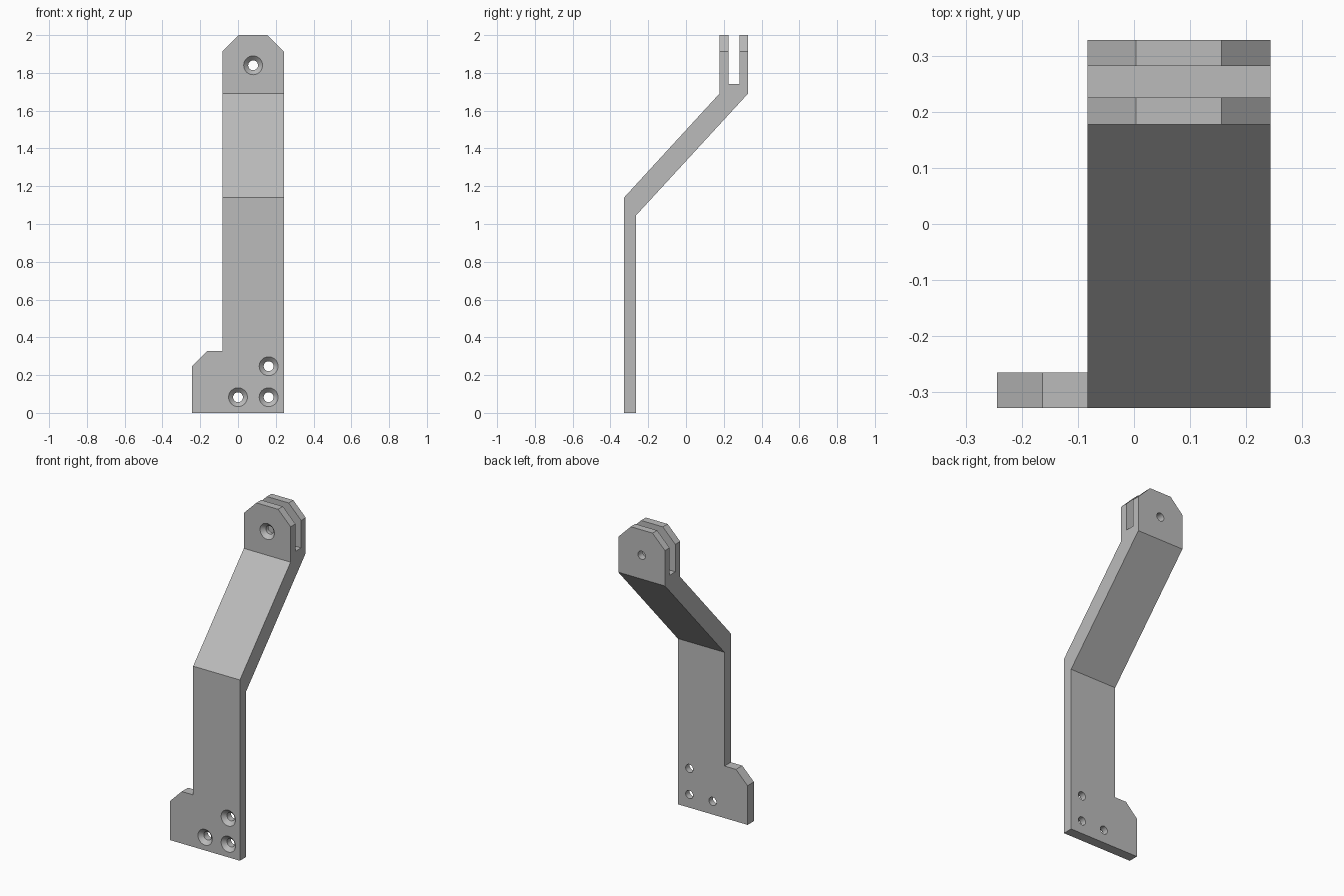
import bpy, bmesh, math
from mathutils import Matrix, Vector

cube = bpy.data.objects.get("Cube")
if cube:
    bpy.data.objects.remove(cube, do_unlink=True)

grey = bpy.data.materials.new("plain grey")
grey.use_nodes = True
colour = (0.5, 0.5, 0.5, 1)
grey.diffuse_color = colour
grey.node_tree.nodes["Principled BSDF"].inputs["Base Color"].default_value = colour


def to_object(name, bm):
    bmesh.ops.recalc_face_normals(bm, faces=bm.faces)
    mesh = bpy.data.meshes.new(name)
    bm.to_mesh(mesh)
    bm.free()
    mesh.materials.append(grey)
    obj = bpy.data.objects.new(name, mesh)
    bpy.context.collection.objects.link(obj)
    return obj


def prism(name, points, depth):
    """Extrude a closed outline by the given vector."""
    bm = bmesh.new()
    face = bm.faces.new([bm.verts.new(p) for p in points])
    made = bmesh.ops.extrude_face_region(bm, geom=[face])["geom"]
    verts = [v for v in made if isinstance(v, bmesh.types.BMVert)]
    bmesh.ops.translate(bm, verts=verts, vec=depth)
    return to_object(name, bm)


def screw_cutter(x, z, front, back):
    """Countersunk drill that enters from the front."""
    lip, sink = 0.02, 0.024
    rings = [(0.05 + lip, front - lip), (0.026, front + sink), (0.026, back)]
    bm = bmesh.new()
    profile = [(0, rings[0][1])] + rings + [(0, back)]
    verts = [bm.verts.new((x + r, y, z)) for r, y in profile]
    edges = [bm.edges.new(pair) for pair in zip(verts, verts[1:])]
    bmesh.ops.spin(bm, geom=verts + edges, cent=(x, 0, z), axis=(0, 1, 0),
                   angle=math.tau, steps=32)
    bmesh.ops.remove_doubles(bm, verts=bm.verts, dist=1e-5)
    return to_object("screw_cutter", bm)


def boolean(target, cutter, operation):
    cutter.hide_render = True
    mod = target.modifiers.new(operation.lower(), "BOOLEAN")
    mod.operation, mod.object, mod.solver = operation, cutter, "EXACT"
    bpy.context.view_layer.objects.active = target
    bpy.ops.object.modifier_apply(modifier=mod.name)
    bpy.data.objects.remove(cutter, do_unlink=True)


# Cranked side profile with the forked top, as (y, z)
side = [(-.328, 0), (-.265, 0), (-.265, 1.045), (.328, 1.69), (.328, 2.0),
        (.282, 2.0), (.282, 1.74), (.225, 1.74), (.225, 2.0),
        (.177, 2.0), (.177, 1.69), (-.328, 1.14)]
bracket = prism("cranked_bracket", [(-.5, y, z) for y, z in side], Vector((1, 0, 0)))

# Front outline with the foot and the clipped corners, as (x, z)
front = [(-.244, -.1), (.243, -.1), (.243, 1.913), (.156, 2.0), (.156, 2.1),
         (.004, 2.1), (.004, 2.0), (-.083, 1.913), (-.083, .328), (-.163, .328), (-.244, .247)]
outline = prism("outline_cutter", [(x, -.6, z) for x, z in front], Vector((0, 1.2, 0)))
boolean(bracket, outline, "INTERSECT")

# Three mounting holes in the foot and one pivot hole through the fork
for x, z in [(0, .083), (.162, .083), (.162, .247)]:
    boolean(bracket, screw_cutter(x, z, -.328, -.2), "DIFFERENCE")
boolean(bracket, screw_cutter(.08, 1.84, .177, .4), "DIFFERENCE")

# Smooth hole walls, crisp plate edges
bpy.ops.object.select_all(action="DESELECT")
bracket.select_set(True)
bpy.context.view_layer.objects.active = bracket
bpy.ops.object.shade_smooth_by_angle(angle=math.radians(30))
